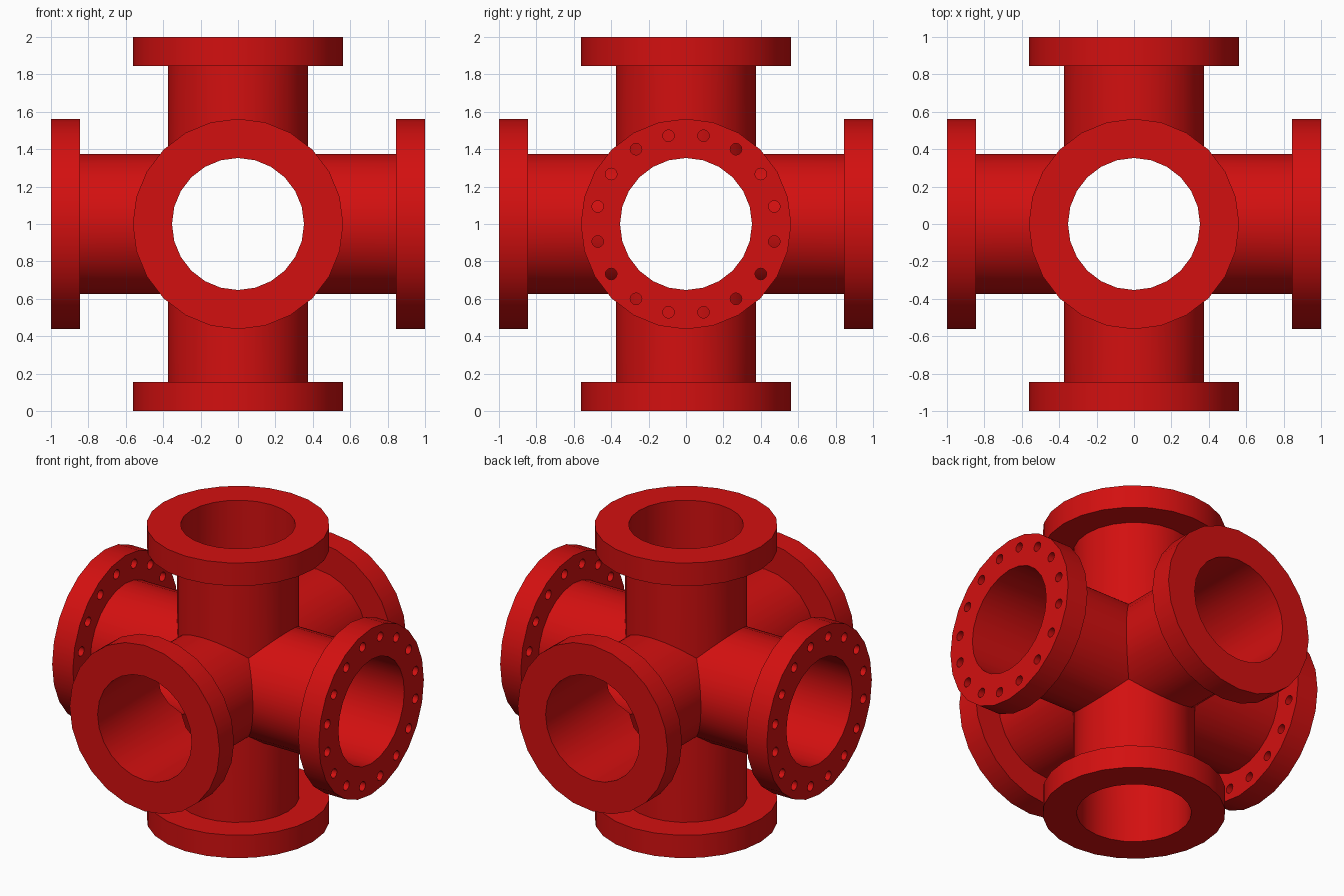
import bpy, bmesh, math
from mathutils import Vector, Matrix

cube = bpy.data.objects.get("Cube")
if cube:
    bpy.data.objects.remove(cube, do_unlink=True)

SIDES = 24
PIPE_R, BORE_R, FLANGE_R = 0.375, 0.353, 0.5625
FLANGE_BACK, FLANGE_FACE = 0.845, 1.0
BOLT_RING, BOLT_R, BOLTS = 0.481, 0.031, 16
CENTRE = Vector((0, 0, 1))

red = bpy.data.materials.new("red paint")
red.use_nodes = True
colour = (0.65, 0.005, 0.005, 1)
red.diffuse_color = colour
red.node_tree.nodes["Principled BSDF"].inputs["Base Color"].default_value = colour

DIRECTIONS = {
    "left": (1, 0, 0), "right": (-1, 0, 0),
    "front": (0, -1, 0), "back": (0, 1, 0),
    "top": (0, 0, 1), "bottom": (0, 0, -1),
}


def turn(axis):
    """Rotation that points local z along the given axis."""
    return Vector(axis).to_track_quat('Z', 'Y').to_matrix()


def lathe(bm, profile, axis, closed):
    """Spin (radius, height) points about an axis; height None means a mitred end."""
    rot = turn(axis)
    rings = []
    for r, h in profile:
        ring = []
        for i in range(SIDES):
            a = math.tau * i / SIDES
            x, y = r * math.cos(a), r * math.sin(a)
            z = max(abs(x), abs(y)) if h is None else h
            ring.append(bm.verts.new(rot @ Vector((x, y, z)) + CENTRE))
        rings.append(ring)
    pairs = list(zip(rings, rings[1:]))
    if closed:
        pairs.append((rings[-1], rings[0]))
    for a, b in pairs:
        for i in range(SIDES):
            j = (i + 1) % SIDES
            bm.faces.new((a[i], a[j], b[j], b[i]))


def make_object(name, bm):
    bmesh.ops.remove_doubles(bm, verts=bm.verts[:], dist=1e-4)
    bmesh.ops.recalc_face_normals(bm, faces=bm.faces[:])
    mesh = bpy.data.meshes.new(name)
    bm.to_mesh(mesh)
    bm.free()
    mesh.materials.append(red)
    obj = bpy.data.objects.new(name, mesh)
    bpy.context.collection.objects.link(obj)
    return obj


def select_only(obj):
    bpy.ops.object.select_all(action='DESELECT')
    obj.select_set(True)
    bpy.context.view_layer.objects.active = obj


def drill(obj, axis):
    """Cut the ring of bolt holes through a flange."""
    bm = bmesh.new()
    rot = turn(axis).to_4x4()
    for i in range(BOLTS):
        a = math.tau * (i + 0.5) / BOLTS
        spot = Vector((BOLT_RING * math.cos(a), BOLT_RING * math.sin(a),
                       (FLANGE_BACK + FLANGE_FACE) / 2))
        bmesh.ops.create_cone(bm, cap_ends=True, segments=16, radius1=BOLT_R,
                              radius2=BOLT_R, depth=0.3,
                              matrix=Matrix.Translation(CENTRE) @ rot @ Matrix.Translation(spot))
    cutter = make_object("bolt_hole_cutter", bm)
    cutter.hide_render = True
    mod = obj.modifiers.new("bolt holes", 'BOOLEAN')
    mod.operation = 'DIFFERENCE'
    mod.solver = 'EXACT'
    mod.object = cutter
    select_only(obj)
    bpy.ops.object.modifier_apply(modifier=mod.name)
    bpy.data.objects.remove(cutter, do_unlink=True)


# Six mitred hollow arms welded into one pipe junction
bm = bmesh.new()
for axis in DIRECTIONS.values():
    lathe(bm, [(PIPE_R, None), (PIPE_R, FLANGE_BACK),
               (BORE_R, FLANGE_BACK), (BORE_R, None)], axis, False)
parts = [make_object("pipe_junction", bm)]

# Flange on every arm; only the two side flanges are drilled
for side, axis in DIRECTIONS.items():
    bm = bmesh.new()
    lathe(bm, [(BORE_R, FLANGE_BACK), (FLANGE_R, FLANGE_BACK),
               (FLANGE_R, FLANGE_FACE), (BORE_R, FLANGE_FACE)], axis, True)
    flange = make_object(side + "_flange", bm)
    if axis[0]:
        drill(flange, axis)
    parts.append(flange)

# Smooth barrels with crisp rims and seams
for obj in parts:
    select_only(obj)
    bpy.ops.object.shade_smooth_by_angle(angle=math.radians(30))
